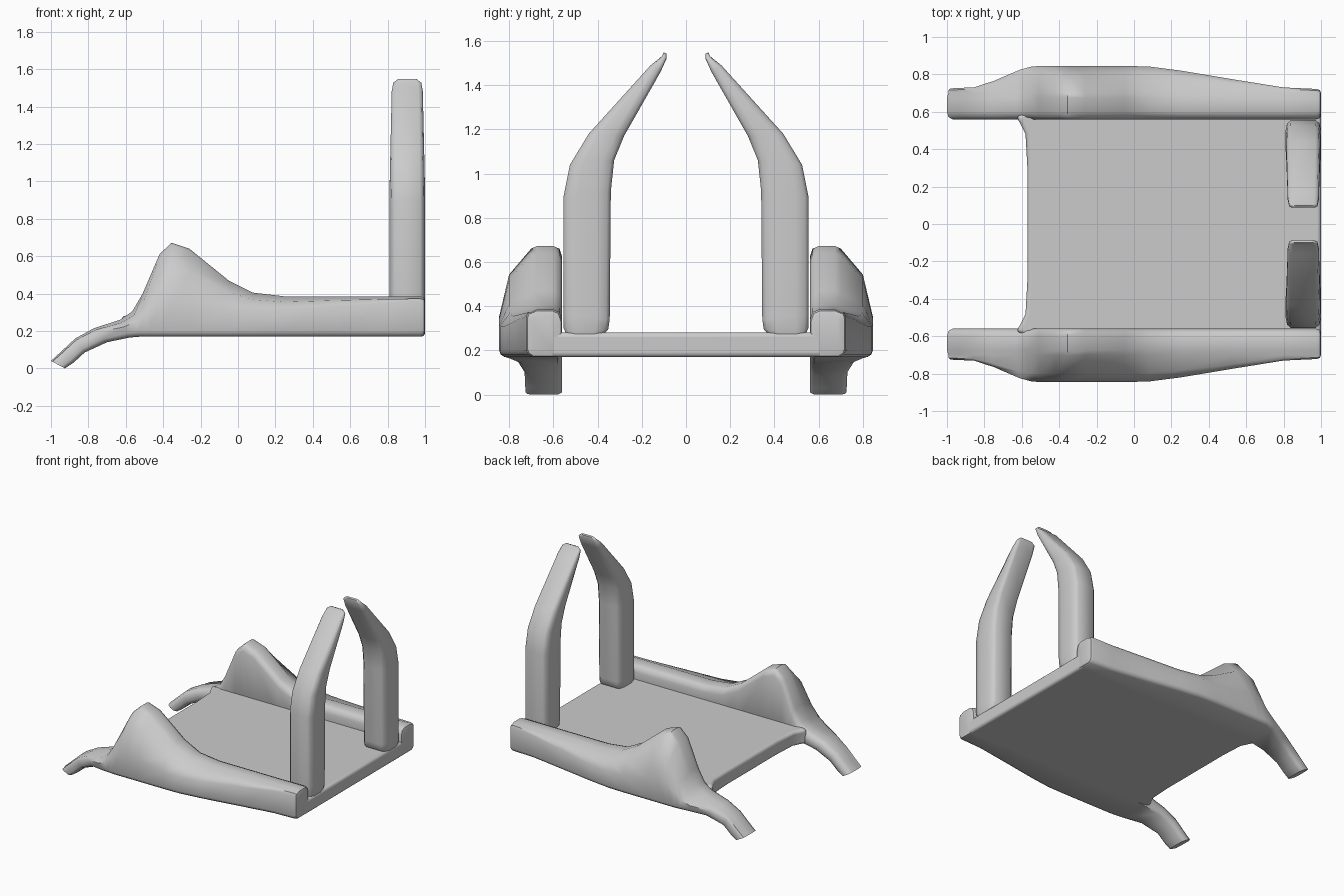
import bpy, bmesh


def loft(name, rings, mirror=False, bevel=0, angle=40):
    """Skin equal-length closed rings, cap both ends, optionally mirror across y."""
    bm = bmesh.new()
    loops = [[bm.verts.new(p) for p in r] for r in rings]
    n = len(loops[0])
    for a, b in zip(loops, loops[1:]):
        for i in range(n):
            j = (i + 1) % n
            bm.faces.new((a[i], a[j], b[j], b[i]))
    bm.faces.new(loops[0])
    bm.faces.new(loops[-1])
    bmesh.ops.recalc_face_normals(bm, faces=bm.faces)
    me = bpy.data.meshes.new(name)
    bm.to_mesh(me)
    bm.free()
    ob = bpy.data.objects.new(name, me)
    bpy.context.collection.objects.link(ob)
    if bevel:
        m = ob.modifiers.new("Bevel", 'BEVEL')
        m.width, m.segments = bevel, 3
    if mirror:
        m = ob.modifiers.new("Mirror", 'MIRROR')
        m.use_axis = (False, True, False)
    bpy.ops.object.select_all(action='DESELECT')
    ob.select_set(True)
    bpy.context.view_layer.objects.active = ob
    bpy.ops.object.shade_smooth_by_angle(angle=angle * 3.14159 / 180)
    return ob


# Floor panel, with flared corners where it meets the front prongs
half = [(-0.57, 0.30), (-0.58, 0.48), (-0.61, 0.54), (-0.63, 0.575), (-0.5, 0.62), (1.0, 0.62)]
outline = half + [(x, -y) for x, y in reversed(half)]
loft("floor_panel", [[(x, y, z) for x, y in outline] for z in (0.17, 0.282)], bevel=0.02)

# Side rails: bottom x, z / top x, z / outer y / shoulder height fraction
INNER = 0.56
stations = [
    (-0.925, 0.00, -1.00, 0.04, 0.725, 0.75),
    (-0.88, 0.03, -0.94, 0.095, 0.728, 0.75),
    (-0.82, 0.085, -0.87, 0.16, 0.73, 0.75),
    (-0.70, 0.14, -0.77, 0.215, 0.765, 0.7),
    (-0.58, 0.165, -0.63, 0.26, 0.825, 0.6),
    (-0.52, 0.17, -0.565, 0.305, 0.842, 0.6),
    (-0.48, 0.17, -0.51, 0.40, 0.845, 0.55),
    (-0.42, 0.17, -0.42, 0.61, 0.845, 0.42),
    (-0.35, 0.17, -0.355, 0.672, 0.845, 0.36),
    (-0.26, 0.17, -0.26, 0.64, 0.845, 0.37),
    (-0.05, 0.17, -0.05, 0.47, 0.845, 0.48),
    (0.08, 0.17, 0.08, 0.405, 0.842, 0.6),
    (0.25, 0.17, 0.25, 0.385, 0.82, 0.65),
    (0.52, 0.17, 0.52, 0.385, 0.775, 0.75),
    (0.80, 0.17, 0.80, 0.385, 0.73, 0.84),
    (0.975, 0.17, 0.975, 0.385, 0.722, 0.86),
]


def rail_ring(s, inset=0.0, dx=0.0):
    xb, zb, xt, zt, yo, ts = s
    h = ((xt - xb) ** 2 + (zt - zb) ** 2) ** 0.5
    r = min(0.03, 0.25 * h) / h
    g = inset / h
    yi, yo = INNER + inset, yo - inset
    ytop = min(0.695, yo - 0.02)
    k = min(0.6, (1 - ts) * 0.6)
    pts = [(yi, r + g), (yi + 0.02, g), (yo - 0.025, g), (yo - 0.006, 0.4 * r + g),
           (yo, r + g), (yo, ts - g), (yo - (yo - ytop) * 0.3, ts + k - g),
           (ytop + 0.006, 1 - 0.4 * r - g), (ytop - 0.02, 1 - g), (yi + 0.04, 1 - g),
           (yi + 0.012, 1 - 0.4 * r - g), (yi, 1 - 1.6 * r - g)]
    return [(xb + (xt - xb) * t + dx, y, zb + (zt - zb) * t) for y, t in pts]


rings = [rail_ring(s) for s in stations]
rings.append(rail_ring(stations[-1], 0.006, 0.019))
rings.append(rail_ring(stations[-1], 0.022, 0.025))
loft("side_rail", rings, mirror=True, angle=50)

# Curved uprights: outer y, z / inner y, z / half width along x
path = [
    (0.54, 0.27, 0.375, 0.27, 0.09),
    (0.553, 0.30, 0.352, 0.295, 0.095),
    (0.555, 0.36, 0.345, 0.34, 0.095),
    (0.555, 0.89, 0.34, 0.92, 0.095),
    (0.525, 1.04, 0.325, 1.06, 0.093),
    (0.44, 1.18, 0.28, 1.17, 0.09),
    (0.16, 1.49, 0.115, 1.46, 0.083),
    (0.11, 1.53, 0.088, 1.52, 0.075),
    (0.10, 1.548, 0.088, 1.543, 0.05),
]


def upright_ring(s):
    yo, zo, yi, zi, w = s
    corner = [(1.0, 0.28), (0.91, 0.08), (0.72, 0.0)]
    quarter = corner + [(-a, t) for a, t in reversed(corner)]
    pts = quarter + [(a, 1 - t) for a, t in reversed(quarter)]
    return [(0.905 + a * w, yo + (yi - yo) * t, zo + (zi - zo) * t) for a, t in pts]


loft("curved_upright", [upright_ring(s) for s in path], mirror=True, angle=50)
